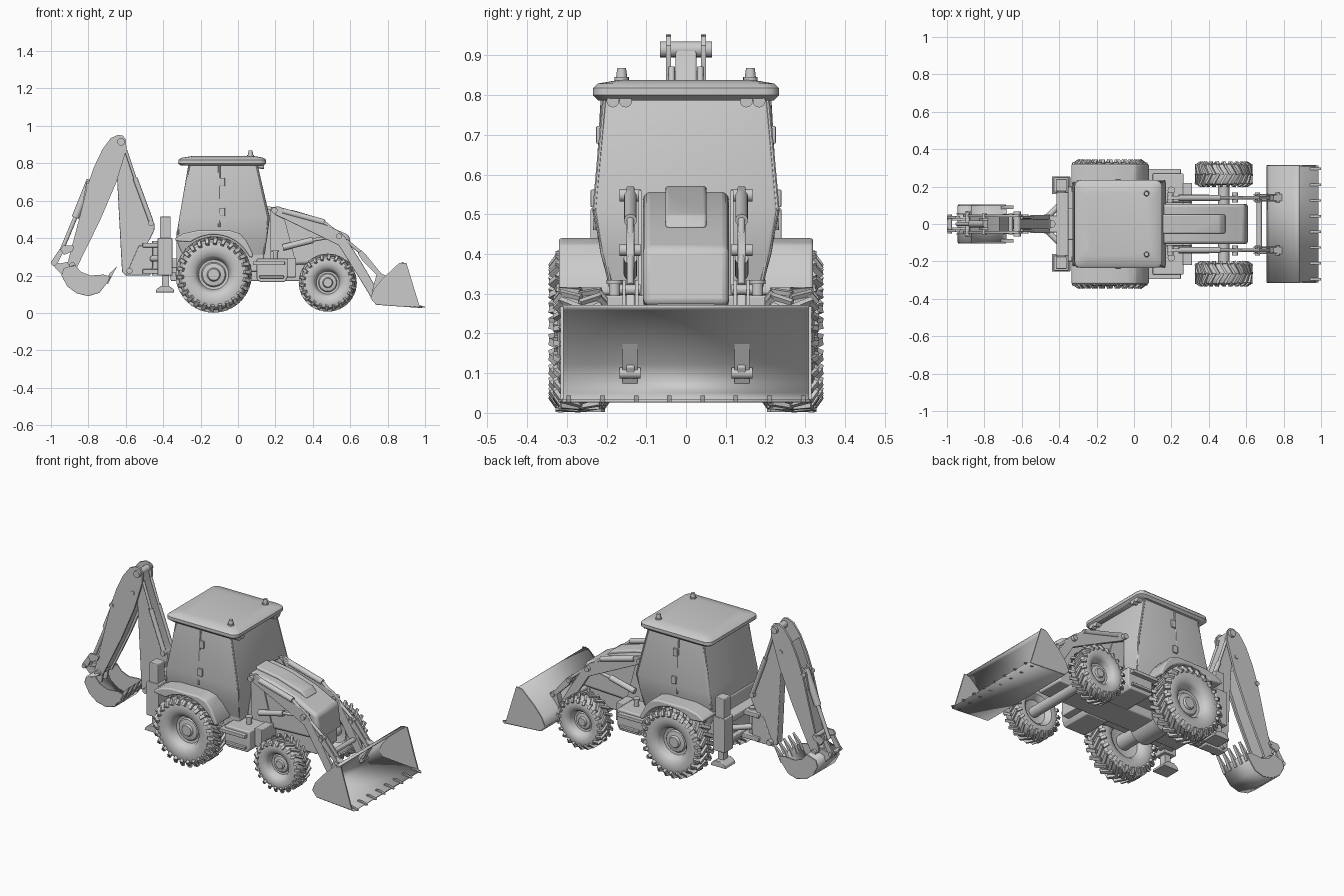
import bpy, bmesh
from math import pi, sin, cos, tau
from mathutils import Matrix, Vector


def finish(name, bm, bevel=0, mirror=False, thick=0, angle=0.6):
    bmesh.ops.recalc_face_normals(bm, faces=bm.faces[:])
    me = bpy.data.meshes.new(name)
    bm.to_mesh(me)
    bm.free()
    me.shade_smooth()
    me.set_sharp_from_angle(angle=angle)
    ob = bpy.data.objects.new(name, me)
    bpy.context.collection.objects.link(ob)
    if thick:
        m = ob.modifiers.new("thickness", 'SOLIDIFY')
        m.thickness, m.offset = thick, 0
    if bevel:
        m = ob.modifiers.new("bevel", 'BEVEL')
        m.width, m.segments, m.limit_method = bevel, 3, 'ANGLE'
    if mirror:
        m = ob.modifiers.new("mirror", 'MIRROR')
        m.use_axis = (False, True, False)
    return ob


def prism(name, pts, y0, y1, bevel=0, mirror=False):
    """Side profile (x, z) extruded along y."""
    bm = bmesh.new()
    f = bm.faces.new([bm.verts.new((x, y0, z)) for x, z in pts])
    r = bmesh.ops.extrude_face_region(bm, geom=[f])
    vs = [v for v in r['geom'] if isinstance(v, bmesh.types.BMVert)]
    bmesh.ops.translate(bm, verts=vs, vec=(0, y1 - y0, 0))
    return finish(name, bm, bevel, mirror)


def box(name, x0, x1, y0, y1, z0, z1, bevel=0, mirror=False):
    return prism(name, [(x0, z0), (x1, z0), (x1, z1), (x0, z1)], y0, y1, bevel, mirror)


def sheet(name, pts, w, thick):
    """Open side profile extruded to width +-w and thickened."""
    bm = bmesh.new()
    rows = [[bm.verts.new((x, s * w, z)) for s in (-1, 1)] for x, z in pts]
    for a, b in zip(rows, rows[1:]):
        bm.faces.new((a[0], a[1], b[1], b[0]))
    return finish(name, bm, thick=thick)


def rods(name, segs, mirror=False, n=16):
    """Cylinders from p to q; each seg is (p, q, r0, r1)."""
    bm = bmesh.new()
    for p, q, r0, r1 in segs:
        p, q = Vector(p), Vector(q)
        rot = (q - p).to_track_quat('Z', 'Y').to_matrix().to_4x4()
        bmesh.ops.create_cone(bm, cap_ends=True, segments=n, radius1=r0, radius2=r1,
                              depth=(q - p).length, matrix=Matrix.Translation((p + q) / 2) @ rot)
    return finish(name, bm, mirror=mirror)


def loft(name, layers, c, bevel=0):
    """Rounded-rectangle layers (z, x0, x1, half_width)."""
    bm, rings = bmesh.new(), []
    for z, x0, x1, w in layers:
        ring = []
        for cx, cy, a0 in ((x1 - c, w - c, 0), (x0 + c, w - c, 1), (x0 + c, c - w, 2), (x1 - c, c - w, 3)):
            for k in range(4):
                a = (a0 + k / 3) * pi / 2
                ring.append(bm.verts.new((cx + c * cos(a), cy + c * sin(a), z)))
        rings.append(ring)
    for a, b in zip(rings, rings[1:]):
        for i in range(16):
            bm.faces.new((a[i], a[i - 1], b[i - 1], b[i]))
    bm.faces.new(rings[0])
    bm.faces.new(rings[-1])
    return finish(name, bm, bevel)


def wheel(name, x, y, z, s, w, lugs):
    """Lathed tyre and rim; s scales radius, w scales width."""
    prof = [(0, .036), (.03, .036), (.036, .024), (.06, .02), (.066, .012), (.08, .014), (.09, .046),
            (.1, .056), (.125, .066), (.155, .066), (.175, .06), (.187, .045), (.19, 0), (.187, -.045),
            (.175, -.06), (.155, -.066), (.12, -.064), (.1, -.05), (.09, -.03), (.05, -.02), (0, -.02)]
    n, bm = 48, bmesh.new()
    vs = [bm.verts.new((x, y + t * w, z + r * s)) for r, t in prof]
    es = [bm.edges.new(e) for e in zip(vs, vs[1:])]
    bmesh.ops.spin(bm, geom=vs + es, cent=(x, y, z), axis=(0, 1, 0), angle=tau, steps=n, use_merge=True)
    bmesh.ops.remove_doubles(bm, verts=bm.verts[:], dist=1e-5)
    finish(name, bm, mirror=True)
    # chevron tread: crown bar and shoulder block per lug
    bm = bmesh.new()
    for i in range(lugs):
        for side in (-1, 1):
            a = tau * (i + (.5 if side > 0 else 0)) / lugs
            for r, off, skew, tilt, ln in ((.191, .028, .55, 0, .07), (.176, .06, .2, .95, .034)):
                lead = -.012 if off > .05 else 0
                m = (Matrix.Translation((x, y, z)) @ Matrix.Rotation(a, 4, 'Y')
                     @ Matrix.Translation((lead, side * off * w, r * s))
                     @ Matrix.Rotation(side * skew, 4, 'Z') @ Matrix.Rotation(-side * tilt, 4, 'X')
                     @ Matrix.Diagonal((.018 * s, ln * w, .023 * s, 1)))
                bmesh.ops.create_cube(bm, size=1, matrix=m)
    finish(name + "_tread", bm, mirror=True)


# wheels and axles
RX, RZ, FX, FZ = -.13, .205, .48, .162
wheel("rear_wheel", RX, .266, RZ, 1, 1, 26)
wheel("front_wheel", FX, .266, FZ, .76, .88, 22)
rods("axles", [((RX, -.25, RZ), (RX, .25, RZ), .045, .045), ((FX, -.25, FZ), (FX, .25, FZ), .03, .03),
               ((RX, -.09, RZ), (RX, .09, RZ), .08, .08)], n=24)

# chassis, side tanks and steps
box("chassis", -.36, .58, -.085, .085, .17, .29, .008)
box("rear_body", -.33, .14, -.19, .19, .22, .44, .01)
prism("side_tank", [(.1, .29), (.1, .18), (.12, .165), (.25, .165), (.265, .19), (.265, .29)], .08, .27, .006, True)
box("step", .08, .25, .18, .295, .255, .275, .003, True)
box("lower_step", .115, .245, .25, .285, .185, .2, .003, True)
box("battery_box", .262, .31, .08, .22, .19, .295, .004, True)
rods("filler_cap", [((.2, .18, .28), (.2, .18, .325), .014, .014), ((.2, .18, .325), (.2, .18, .335), .02, .02)], True)

# rear fenders
arc = [(RX + .213 * cos(a), RZ + .213 * sin(a)) for a in [.45 + i * 1.75 / 14 for i in range(15)]]
prism("rear_fender", [(-.335, .385), (-.335, .4), (-.29, .425), (-.22, .44), (-.04, .44), (.01, .425),
                      (.045, .385), (.08, .315), (.08, .297)] + arc, .17, .32, .012, True)

# cab, window pillars and roof
loft("cab", [(.31, -.3, .14, .19), (.40, -.33, .156, .215), (.51, -.313, .17, .233), (.8, -.263, .103, .208)], .012)
frame = []
for a, b in (((-.323, .218, .42), (-.26, .205, .79)), ((.163, .23, .51), (.1, .205, .79)),
             ((.163, .23, .51), (.138, .188, .315)), ((-.1, .228, .46), (-.1, .209, .79))):
    frame.append((a, b, .006, .006))
rods("window_pillar", frame, True, 8)
for z, y in ((.54, .226), (.7, .212)):
    box("door_hinge", -.1, -.07, y, y + .014, z - .022, z + .022, .003, True)
loft("roof", [(.787, -.305, .135, .222), (.8, -.32, .15, .234), (.818, -.318, .15, .234),
              (.829, -.305, .138, .222), (.838, -.25, .09, .17)], .035)
rods("beacon", [((.067, .162, .83), (.067, .162, .845), .018, .018), ((.067, .162, .845), (.067, .162, .868), .014, .011)], True)
rods("work_light", [((.1, y, .787), (.14, y, .785), .014, .016) for y in (.152, .184)], True)

# engine hood with raised centre panel
prism("hood", [(.13, .56), (.3, .533), (.45, .485), (.54, .44), (.595, .415), (.612, .27), (.13, .25)], -.108, .108, .018)
prism("hood_panel", [(.14, .573), (.3, .548), (.46, .5), (.492, .465), (.14, .5)], -.052, .052, .008)
box("front_grille", .56, .605, -.075, .075, .2, .28, .006)

# loader tower, arms and hydraulics
prism("loader_tower", [(.17, .55), (.21, .56), (.25, .5), (.31, .27), (.2, .25), (.17, .3)], .112, .12, 0, True)
arm = [(.175, .565), (.215, .57), (.4, .5), (.53, .445), (.57, .41), (.66, .27), (.75, .115), (.735, .085),
       (.71, .085), (.64, .2), (.54, .36), (.46, .4), (.2, .525)]
prism("loader_arm", arm, .13, .15, .003, True)
rods("loader_lift_ram", [((.24, .14, .35), (.4, .14, .39), .017, .017), ((.4, .14, .39), (.52, .14, .41), .009, .009)], True)
rods("loader_tilt_ram", [((.24, .14, .545), (.46, .14, .485), .016, .016), ((.46, .14, .485), (.66, .14, .32), .009, .009)], True)
lever = [(.64, .32), (.66, .335), (.685, .31), (.775, .2), (.76, .185), (.665, .28)]
for y in (.12, .152):
    prism("tilt_link", lever, y, y + .008, 0, True)
rods("loader_pins", [((x, .115, z), (x, .168, z), r, r) for x, z, r in
                     ((.195, .548, .016), (.54, .41, .015), (.66, .31, .013), (.765, .197, .012), (.73, .1, .014))], True)
rods("loader_cross_tube", [((.67, -.14, .2), (.67, .14, .2), .014, .014)])

# loading bucket
back = [(.885, .268), (.862, .262), (.78, .185), (.73, .125), (.712, .08), (.74, .047), (.985, .03)]
sheet("loader_bucket", back, .312, .008)
prism("bucket_side", [(.9, .268)] + back[1:6] + [(.972, .032)], .308, .316, 0, True)
prism("bucket_bracket", [(.72, .07), (.72, .13), (.745, .22), (.79, .2)], .122, .16, 0, True)
for y in (.042, .125, .21, .295):
    prism("bucket_tooth", [(.94, .028), (1, .028), (1, .033), (.96, .044), (.94, .044)], y - .006, y + .006, 0, True)

# rear frame and stabilisers
box("rear_frame", -.4, -.32, -.2, .2, .215, .245, .004)
box("rear_frame_top", -.415, -.35, -.2, .2, .345, .38, .004)
box("rear_frame_plate", -.375, -.35, -.17, .17, .22, .37)
box("stabiliser_post", -.417, -.36, .175, .24, .2, .515, .004, True)
box("stabiliser_collar", -.43, -.35, .168, .25, .2, .4, .004, True)
box("stabiliser_leg", -.407, -.37, .187, .228, .13, .22, 0, True)
prism("stabiliser_foot", [(-.44, .11), (-.34, .11), (-.345, .127), (-.37, .145), (-.41, .145), (-.435, .127)],
      .16, .255, .003, True)

# swing post
for z in (.21, .35):
    box("swing_bracket", -.51, -.39, -.045, .045, z, z + .025, .004)
rods("swing_pin", [((-.44, 0, .2), (-.44, 0, .385), .02, .02)])
rods("swing_ram", [((-.38, .12, .29), (-.46, .04, .29), .016, .016)], True)
prism("swing_post", [(-.6, .2), (-.47, .2), (-.455, .25), (-.455, .36), (-.53, .36)], -.03, .03, .004)

# boom
prism("boom", [(-.62, .22), (-.6, .2), (-.57, .2), (-.51, .32), (-.448, .44), (-.446, .475), (-.47, .52), (-.53, .68),
               (-.595, .86), (-.61, .93), (-.64, .93), (-.648, .75), (-.635, .5)], -.026, .026, .004)
rods("dipper_ram", [((-.465, .036, .49), (-.55, .036, .72), .013, .013), ((-.55, .036, .72), (-.6, .036, .87), .008, .008)], True)

# dipper arm
dip = [(-.64, .952), (-.615, .948), (-.598, .925), (-.597, .87), (-.65, .7), (-.735, .5), (-.86, .245), (-.885, .235),
       (-.912, .265), (-.9, .31), (-.85, .5), (-.805, .68), (-.77, .78), (-.725, .875), (-.68, .935)]
prism("dipper_plate", dip, .038, .05, 0, True)
prism("dipper_core", [(-.66, .72), (-.74, .52), (-.86, .27), (-.895, .28), (-.84, .5), (-.79, .69), (-.72, .86)], -.038, .038)
rods("backhoe_pins", [((x, -w, z), (x, w, z), r, r) for x, z, w, r in
                      ((-.625, .915, .066, .02), (-.66, .79, .055, .012), (-.465, .48, .05, .016), (-.58, .225, .05, .016),
                       (-.885, .255, .066, .016), (-.8, .68, .056, .013), (-.89, .35, .062, .012), (-.985, .265, .05, .012))])
rods("bucket_ram", [((-.79, 0, .71), (-.87, 0, .51), .02, .02), ((-.87, 0, .51), (-.945, 0, .33), .011, .011)])
prism("ram_bracket", [(-.78, .72), (-.81, .7), (-.83, .6), (-.81, .6)], .02, .032, 0, True)
prism("bucket_lever", [(-.935, .36), (-.95, .34), (-.93, .31), (-.885, .33), (-.885, .36)], .05, .06, 0, True)
prism("bucket_link", [(-.955, .34), (-.93, .335), (-.965, .265), (-.98, .25), (-1, .262), (-.995, .28)], .03, .042, 0, True)
prism("bucket_hanger", [(-1, .275), (-.985, .25), (-.92, .18), (-.88, .19), (-.87, .25), (-.9, .275), (-.95, .265)],
      .018, .03, 0, True)

# digging bucket
scoop = [(-.87, .255), (-.93, .235), (-.94, .2), (-.91, .145), (-.86, .108), (-.8, .094), (-.745, .11), (-.705, .16), (-.685, .195)]
sheet("digging_bucket", scoop, .1, .008)
prism("digging_bucket_side", scoop + [(-.72, .205), (-.79, .2), (-.84, .22)], .097, .104, 0, True)
for y in (-.09, -.045, 0, .045, .09):
    prism("digging_tooth", [(-.71, .165), (-.695, .155), (-.67, .205), (-.645, .252), (-.688, .21)], y - .009, y + .009)
